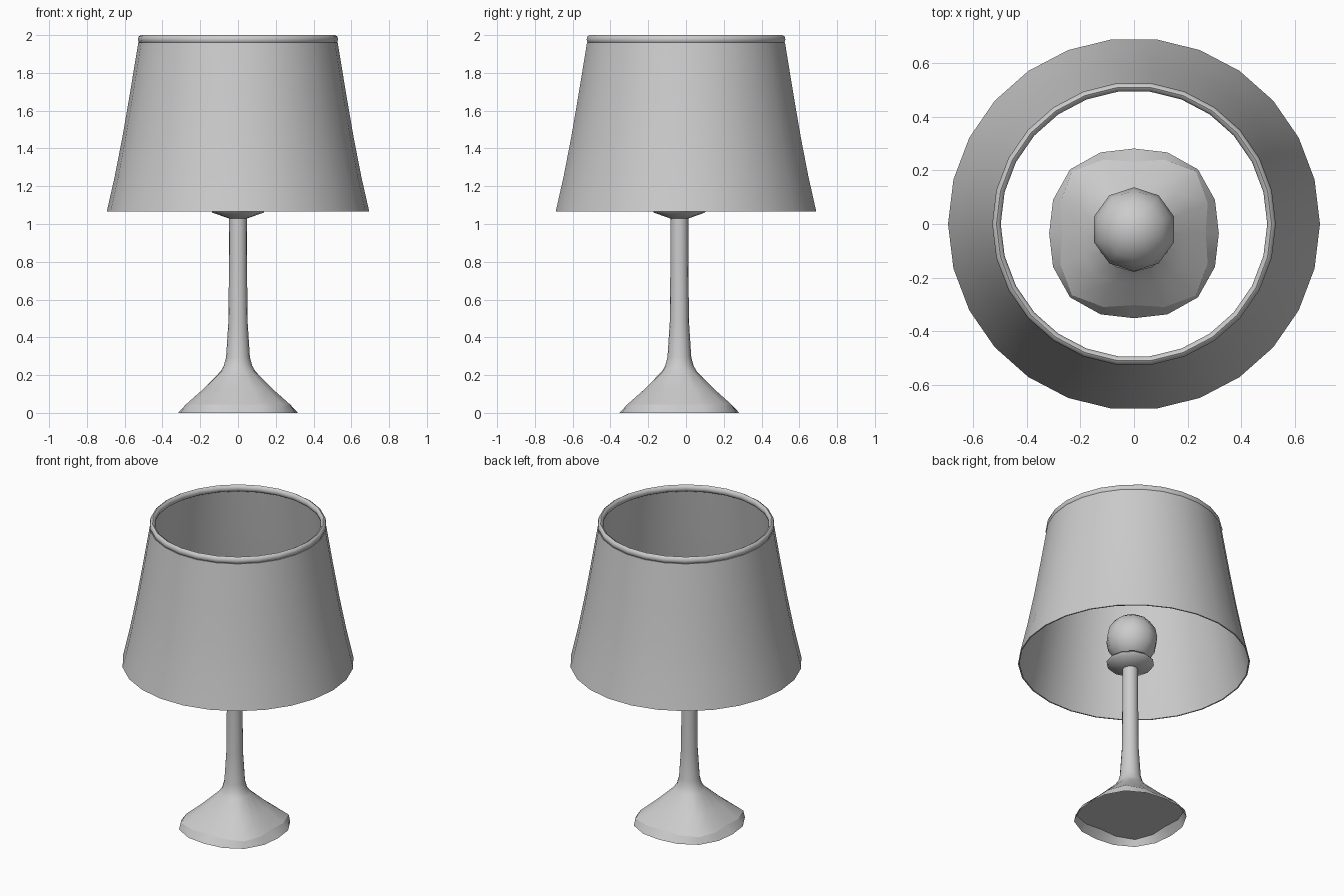
import bpy, bmesh, math
from mathutils import Vector

cube = bpy.data.objects.get("Cube")
if cube:
    bpy.data.objects.remove(cube)

grey = bpy.data.materials.new("plain grey")
grey.use_nodes = True
COLOUR = (0.6, 0.6, 0.6, 1)
grey.diffuse_color = COLOUR
grey.node_tree.nodes["Principled BSDF"].inputs["Base Color"].default_value = COLOUR

STEM_Y = -0.035


def loft(name, rings, sides, y=0, closed=False, caps=(), recalc=True):
    """Join rings of (radius, height, extra radius at the diagonals)."""
    bm = bmesh.new()
    loops = []
    for radius, z, corner in rings:
        loop = []
        for i in range(sides):
            a = math.tau * i / sides
            r = radius + corner * math.sin(2 * a) ** 2
            loop.append(bm.verts.new((r * math.cos(a), y + r * math.sin(a), z)))
        loops.append(loop)
    pairs = list(zip(loops, loops[1:]))
    if closed:
        pairs.append((loops[-1], loops[0]))
    for low, high in pairs:
        for i in range(sides):
            j = (i + 1) % sides
            bm.faces.new((low[i], low[j], high[j], high[i]))
    for index in caps:
        loop = loops[index]
        bm.faces.new(loop if index == -1 else loop[::-1])
    if recalc:
        bmesh.ops.recalc_face_normals(bm, faces=bm.faces)
    mesh = bpy.data.meshes.new(name)
    bm.to_mesh(mesh)
    bm.free()
    obj = bpy.data.objects.new(name, mesh)
    bpy.context.collection.objects.link(obj)
    return finish(obj)


def finish(obj, angle=50):
    obj.data.materials.clear()
    obj.data.materials.append(grey)
    bpy.ops.object.select_all(action="DESELECT")
    obj.select_set(True)
    bpy.context.view_layer.objects.active = obj
    bpy.ops.object.shade_smooth_by_angle(angle=math.radians(angle))
    return obj


# Foot: round skirt rising to a squarish shoulder, then sweeping into the stem;
# the underside is set up inside the skirt
foot = [(0.317, 0, 0.021), (0.268, 0.045, 0.06), (0.185, 0.125, 0.03),
        (0.092, 0.22, 0.005), (0.075, 0.25, 0), (0.063, 0.295, 0),
        (0.051, 0.48, 0), (0.048, 0.75, 0), (0.047, 1.04, 0)]
loft("foot_and_stem", foot, 16, STEM_Y, caps=(1, -1), recalc=False)

# Dish that holds the bulb
dish = [(0.05, 1.03, 0), (0.135, 1.06, 0), (0.144, 1.075, 0), (0.13, 1.09, 0)]
loft("bulb_dish", dish, 12, STEM_Y, caps=(0, -1))

# Bulb
bpy.ops.mesh.primitive_uv_sphere_add(segments=10, ring_count=8, radius=0.157,
                                     location=(0, -0.02, 1.23))
bulb = bpy.context.object
bulb.name = "bulb"
finish(bulb)

# Shade: thin flared wall, outside then inside
outer = [(0.695, 1.065, 0), (0.653, 1.25, 0), (0.612, 1.46, 0),
         (0.574, 1.68, 0), (0.528, 1.96, 0)]
inner = [(r - 0.008, z, 0) for r, z, _ in reversed(outer)]
loft("shade", outer + inner, 26, closed=True)

# Rolled rim around the top of the shade
rim = []
for k in range(8):
    a = math.tau * k / 8
    rim.append((0.514 + 0.016 * math.cos(a), 1.977 + 0.023 * math.sin(a), 0))
loft("shade_rim", rim, 26, closed=True)
